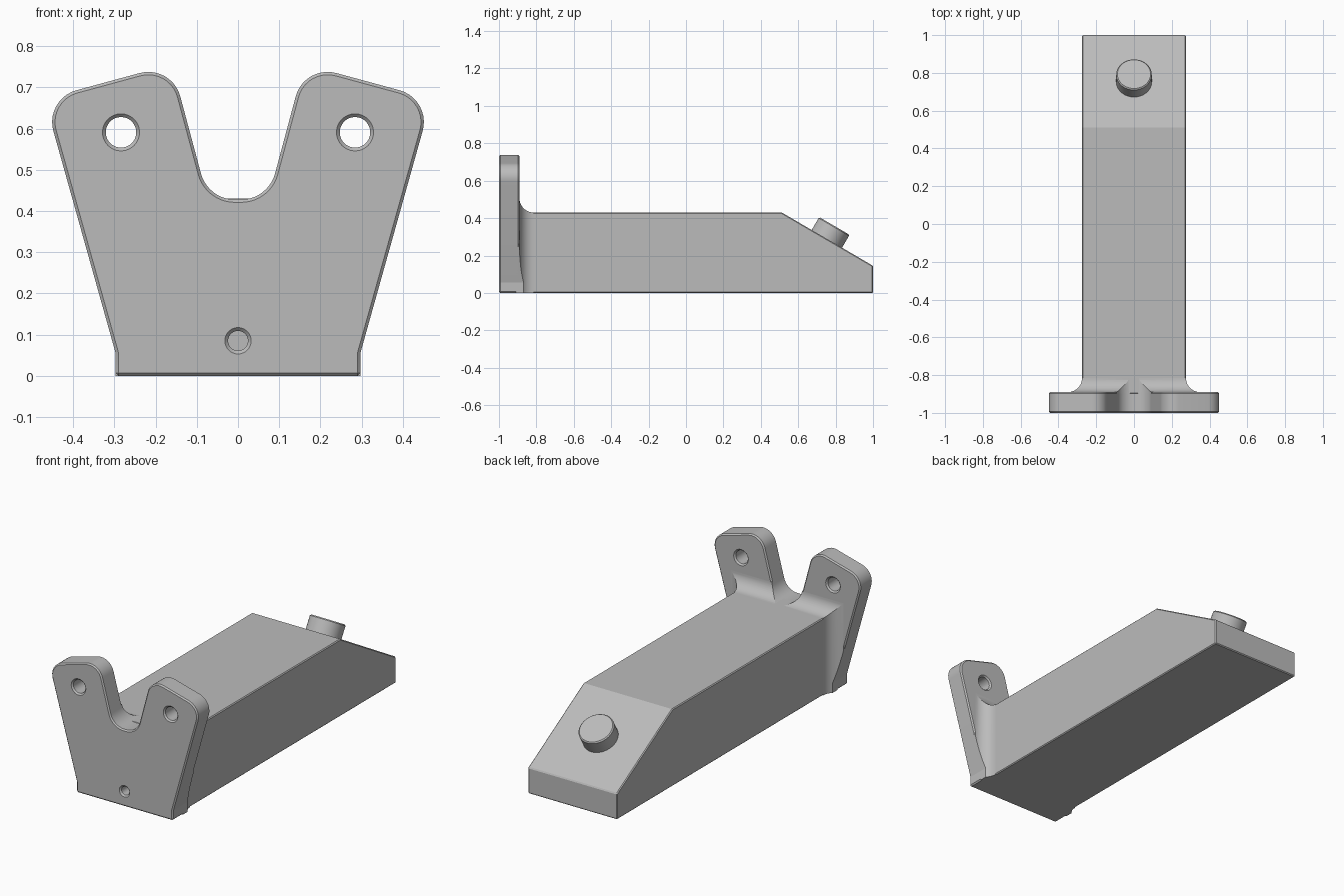
import bpy, bmesh, math
from mathutils import Vector, Matrix

cube = bpy.data.objects.get("Cube")
if cube:
    bpy.data.objects.remove(cube)

grey = bpy.data.materials.new("plain grey")
grey.use_nodes = True
grey.diffuse_color = (0.5, 0.5, 0.5, 1)
grey.node_tree.nodes["Principled BSDF"].inputs["Base Color"].default_value = (0.5, 0.5, 0.5, 1)


def finish_mesh(name, bm):
    bmesh.ops.recalc_face_normals(bm, faces=bm.faces)
    mesh = bpy.data.meshes.new(name)
    bm.to_mesh(mesh)
    bm.free()
    mesh.materials.append(grey)
    obj = bpy.data.objects.new(name, mesh)
    bpy.context.collection.objects.link(obj)
    return obj


def loft(name, rings):
    """Skin a list of equal-length point rings and cap both ends."""
    bm = bmesh.new()
    loops = [[bm.verts.new(p) for p in ring] for ring in rings]
    n = len(loops[0])
    for a, b in zip(loops, loops[1:]):
        for i in range(n):
            bm.faces.new((a[i], a[(i + 1) % n], b[(i + 1) % n], b[i]))
    bm.faces.new(loops[0])
    bm.faces.new(loops[-1])
    return finish_mesh(name, bm)


def lathe(name, profile, origin, axis, sides=48):
    """Turned solid from (radius, distance) pairs along an axis."""
    place = Matrix.Translation(origin) @ Vector(axis).to_track_quat('Z', 'Y').to_matrix().to_4x4()
    angles = [2 * math.pi * i / sides for i in range(sides)]
    return loft(name, [[place @ Vector((r * math.cos(a), r * math.sin(a), d)) for a in angles]
                       for r, d in profile])


def round_corners(corners, steps=10):
    """Replace each (x, z, radius) corner by a tangent arc."""
    out = []
    for i, (x, z, r) in enumerate(corners):
        p = Vector((x, z))
        if r == 0:
            out.append(p)
            continue
        u = (Vector(corners[i - 1][:2]) - p).normalized()
        v = (Vector(corners[(i + 1) % len(corners)][:2]) - p).normalized()
        half = u.angle(v) / 2
        centre = p + (u + v).normalized() * r / math.sin(half)
        start = p + u * r / math.tan(half) - centre
        end = p + v * r / math.tan(half) - centre
        sweep = start.angle(end)
        for k in range(steps + 1):
            t = k / steps
            out.append(centre + (start * math.sin((1 - t) * sweep) + end * math.sin(t * sweep))
                       / math.sin(sweep))
    return out


def apply(obj, kind, **settings):
    mod = obj.modifiers.new(kind.lower(), kind)
    for key, value in settings.items():
        setattr(mod, key, value)
    bpy.context.view_layer.objects.active = obj
    bpy.ops.object.modifier_apply(modifier=mod.name)


def boolean(obj, cutter, operation):
    cutter.hide_render = True
    apply(obj, 'BOOLEAN', object=cutter, operation=operation, solver='EXACT')
    bpy.data.objects.remove(cutter)


def chamfer(obj, width):
    apply(obj, 'BEVEL', width=width, segments=1, limit_method='ANGLE', angle_limit=math.radians(40))


# Eared plate outline, right half mirrored to the left
half = [(0.297, 0, 0), (0.297, 0.055, 0), (0.470, 0.672, 0.08),
        (0.161, 0.756, 0.08), (0.073, 0.428, 0.085)]
outline = round_corners(half + [(-x, z, r) for x, z, r in reversed(half)])
FRONT, BACK, BLEND = -1, -0.89, 0.075


def plate_prism(name, y0, y1):
    return loft(name, [[(p.x, y, p.y) for p in outline] for y in (y0, y1)])


plate = plate_prism("mounting_plate", FRONT, BACK)
chamfer(plate, 0.007)

# Countersunk through holes in the ears
for side in (-1, 1):
    hole = lathe("ear_hole_cutter", [(0.055, -0.01), (0.037, 0.008), (0.037, 0.102), (0.055, 0.12)],
                 (side * 0.284, FRONT, 0.591), (0, 1, 0))
    boolean(plate, hole, 'DIFFERENCE')

# Blind hole near the bottom edge
blind = lathe("blind_hole_cutter", [(0.042, -0.01), (0.024, 0.008), (0.024, 0.08)],
              (0, FRONT, 0.085), (0, 1, 0))
boolean(plate, blind, 'DIFFERENCE')

# Long bar with a sloping end
W, H = 0.275, 0.43
profile = [(-0.9, 0), (1, 0), (1, 0.145), (0.512, H), (-0.9, H)]
bar = loft("bar", [[(x, y, z) for y, z in profile] for x in (-W, W)])
chamfer(bar, 0.005)

# Curved blend between bar and plate, trimmed to the plate outline
levels = [(BACK - 0.02, BLEND)]
for k in range(13):
    a = math.pi / 2 * k / 12
    levels.append((BACK + BLEND * (1 - math.cos(a)), BLEND * (1 - math.sin(a))))
blend = loft("bar_blend", [[(-W - d, y, 0), (W + d, y, 0), (W + d, y, H + d), (-W - d, y, H + d)]
                           for y, d in levels])
boolean(blend, plate_prism("blend_trim", FRONT, -0.7), 'INTERSECT')

# Round pin standing square on the slope
slope = math.atan2(H - 0.145, 1 - 0.512)
pin = lathe("pin", [(0.094, -0.03), (0.094, 0.074), (0.088, 0.08)],
            (0, 0.753, 0.289), (0, math.sin(slope), math.cos(slope)))

# Smooth shading with crisp edges
bpy.ops.object.select_all(action='DESELECT')
for obj in (plate, bar, blend, pin):
    obj.select_set(True)
bpy.context.view_layer.objects.active = plate
bpy.ops.object.shade_smooth_by_angle(angle=math.radians(14))
